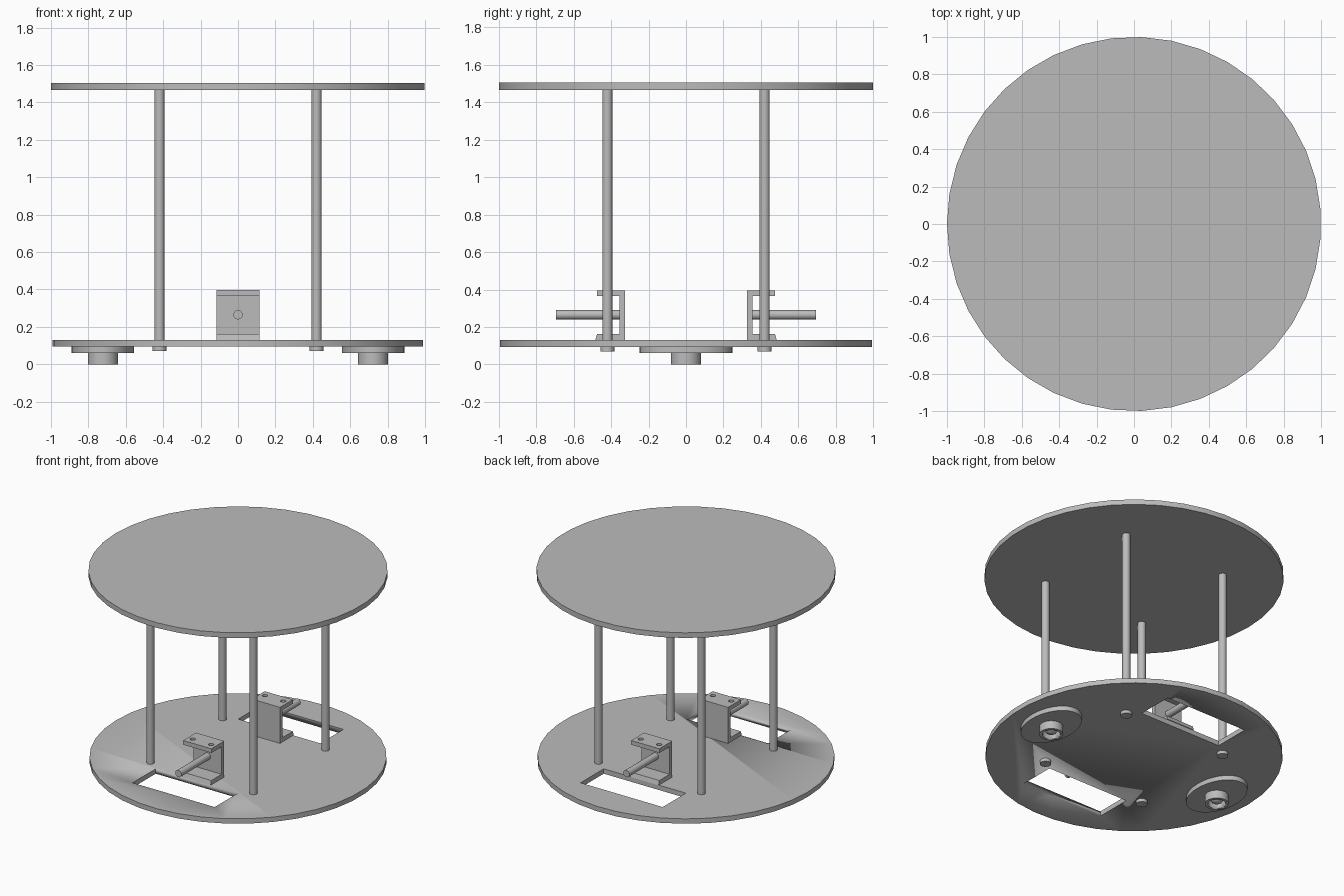
import bpy, bmesh, math

if "Cube" in bpy.data.objects:
    bpy.data.objects.remove(bpy.data.objects["Cube"], do_unlink=True)

grey = bpy.data.materials.new("plain grey")
grey.use_nodes = True
grey.diffuse_color = (0.5, 0.5, 0.5, 1)
grey.node_tree.nodes["Principled BSDF"].inputs["Base Color"].default_value = (0.5, 0.5, 0.5, 1)


def finish(name, bm):
    bmesh.ops.recalc_face_normals(bm, faces=bm.faces)
    mesh = bpy.data.meshes.new(name)
    bm.to_mesh(mesh)
    bm.free()
    mesh.materials.append(grey)
    obj = bpy.data.objects.new(name, mesh)
    bpy.context.collection.objects.link(obj)
    bpy.ops.object.select_all(action="DESELECT")
    obj.select_set(True)
    bpy.context.view_layer.objects.active = obj
    bpy.ops.object.shade_smooth_by_angle(angle=math.radians(30))
    return obj


def prism(name, points, offset):
    """Solid made by extruding a closed outline of 3D points."""
    bm = bmesh.new()
    face = bm.faces.new([bm.verts.new(p) for p in points])
    new = bmesh.ops.extrude_face_region(bm, geom=[face], use_keep_orig=True)["geom"]
    bmesh.ops.translate(bm, vec=offset, verts=[v for v in new if isinstance(v, bmesh.types.BMVert)])
    return finish(name, bm)


def disc(name, x, y, z0, z1, rx, ry=None, sides=24):
    ry = ry or rx
    turns = [math.pi + 2 * math.pi * i / sides for i in range(sides)]
    outline = [(x + rx * math.cos(a), y + ry * math.sin(a), z0) for a in turns]
    return prism(name, outline, (0, 0, z1 - z0))


def box(name, x0, x1, y0, y1, z0, z1):
    return prism(name, [(x0, y0, z0), (x1, y0, z0), (x1, y1, z0), (x0, y1, z0)], (0, 0, z1 - z0))


def cut(target, cutters):
    bpy.context.view_layer.objects.active = target
    for cutter in cutters:
        cutter.hide_render = True
        mod = target.modifiers.new("cut", "BOOLEAN")
        mod.operation = "DIFFERENCE"
        mod.solver = "EXACT"
        mod.object = cutter
        bpy.ops.object.modifier_apply(modifier=mod.name)
        bpy.data.objects.remove(cutter, do_unlink=True)


# Round plates, the lower one with two wheel slots
disc("top_plate", 0, 0, 1.467, 1.505, 1, sides=39)
base = disc("base_plate", 0, 0, 0.094, 0.13, 0.993, sides=39)
cut(base, [box("slot_cutter", -0.335, 0.335, min(s * 0.75, s * 0.48), max(s * 0.75, s * 0.48), 0, 0.3)
           for s in (-1, 1)])

# Four posts with bolt heads underneath
for sx, side in ((-1, "right"), (1, "left")):
    for sy, end in ((-1, "front"), (1, "back")):
        disc(f"{end}_{side}_post", sx * 0.42, sy * 0.42, 0.1, 1.5, 0.027)
        disc(f"{end}_{side}_bolt_head", sx * 0.42, sy * 0.42, 0.07, 0.098, 0.038)

# Motor brackets with axles
for s, end in ((-1, "front"), (1, "back")):
    profile = [(0.325, 0.13), (0.485, 0.13), (0.475, 0.162), (0.355, 0.162),
               (0.355, 0.365), (0.475, 0.365), (0.475, 0.396), (0.325, 0.396)]
    bracket = prism(f"{end}_bracket", [(-0.115, s * y, z) for y, z in profile], (0.23, 0, 0))
    cut(bracket, [disc("hole_cutter", x, s * 0.42, 0.3, 0.5, 0.018, sides=16) for x in (-0.075, 0.075)])
    ring = [2 * math.pi * i / 24 for i in range(24)]
    prism(f"{end}_axle", [(0.025 * math.cos(a), s * 0.34, 0.265 + 0.025 * math.sin(a)) for a in ring],
          (0, s * 0.355, 0))

# Ball casters: oval flange, hollow holder and ball
for s, side in ((-1, "right"), (1, "left")):
    x = s * 0.722
    disc(f"{side}_caster_flange", x, 0, 0.06, 0.096, 0.167, 0.248, sides=40)
    holder = disc(f"{side}_caster_holder", x, 0, 0, 0.062, 0.08, sides=32)
    cut(holder, [disc("bore_cutter", x, 0, -0.1, 0.05, 0.06, sides=32)])
    bm = bmesh.new()
    bmesh.ops.create_uvsphere(bm, u_segments=24, v_segments=12, radius=0.055)
    bmesh.ops.translate(bm, vec=(x, 0, 0.06), verts=bm.verts)
    finish(f"{side}_caster_ball", bm)
